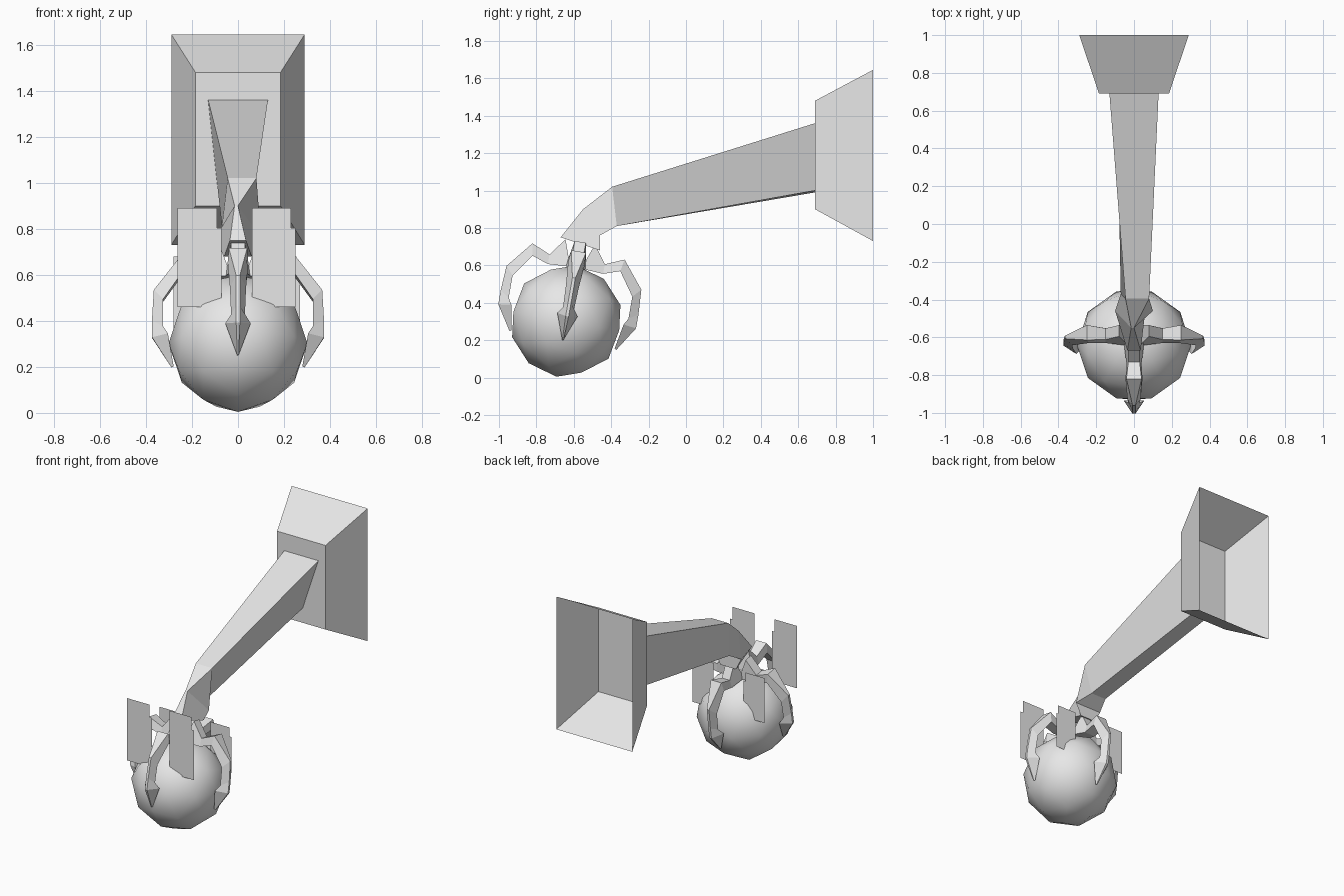
import bpy, bmesh, math
from mathutils import Matrix, Vector

if "Cube" in bpy.data.objects:
    bpy.data.objects.remove(bpy.data.objects["Cube"])

mat = bpy.data.materials.new("plain grey")
mat.diffuse_color = (0.8, 0.8, 0.8, 1)
mat.use_nodes = True
mat.node_tree.nodes["Principled BSDF"].inputs["Base Color"].default_value = mat.diffuse_color


def finish(bm, name, smooth=False):
    bmesh.ops.recalc_face_normals(bm, faces=bm.faces[:])
    for f in bm.faces:
        f.smooth = smooth
    me = bpy.data.meshes.new(name)
    bm.to_mesh(me)
    bm.free()
    me.materials.append(mat)
    ob = bpy.data.objects.new(name, me)
    bpy.context.collection.objects.link(ob)
    return ob


def loft(name, sections, caps=(True, True), xform=Matrix()):
    """Skin a row of cross-sections with the same point count."""
    bm = bmesh.new()
    rings = [[bm.verts.new(xform @ Vector(p)) for p in s] for s in sections]
    n = len(rings[0])
    for a, b in zip(rings, rings[1:]):
        for i in range(n):
            j = (i + 1) % n
            bm.faces.new((a[i], a[j], b[j], b[i]))
    if caps[0]:
        bm.faces.new(rings[0])
    if caps[1]:
        bm.faces.new(rings[-1])
    return finish(bm, name)


def rect(y, hx, z0, z1):
    return [(-hx, y, z1), (hx, y, z1), (hx, y, z0), (-hx, y, z0)]


# Wall bracket: flared box, open at the back
loft("wall_bracket", [rect(0.69, 0.185, 0.90, 1.48), rect(1.0, 0.29, 0.73, 1.645)],
     caps=(True, False))

# Arm with bent neck
loft("arm", [
    [(-.13, .69, 1.36), (.13, .69, 1.36), (.01, .69, 1.00), (-.09, .69, .99)],
    [(-.045, -.395, 1.02), (.08, -.395, 1.02), (.045, -.37, .81), (-.07, -.37, .81)],
    [(-.015, -.55, .90), (.0, -.55, .90), (.10, -.46, .76), (-.10, -.46, .76)],
    [(-.035, -.67, .75), (.035, -.67, .75), (.06, -.46, .68), (-.06, -.46, .68)],
], caps=(False, True))

# Sphere and claws share a frame tilted about x
frame = Matrix.Translation((0, -0.64, 0.302)) @ Matrix.Rotation(math.radians(-10), 4, 'X')

bm = bmesh.new()
bmesh.ops.create_icosphere(bm, subdivisions=2, radius=0.302,
                           matrix=frame @ Matrix.Rotation(math.radians(90), 4, 'Z'))
finish(bm, "ball", smooth=True)

# Claw sections: outer r, outer z, inner r, inner z, outer half width, inner half width
claw = [
    (.08, .43, .03, .29, .030, .055),
    (.150, .335, .150, .283, .030, .040),
    (.250, .378, .238, .313, .040, .045),
    (.366, .235, .325, .190, .008, .035),
    (.374, .100, .325, .070, .008, .030),
    (.374, .026, .305, .035, .008, .055),
    (.290, -.105, .280, -.100, .003, .003),
]
sections = [[(-ow, -ro, zo), (ow, -ro, zo), (iw, -ri, zi), (-iw, -ri, zi)]
            for ro, zo, ri, zi, ow, iw in claw]
for i, name in enumerate(("front", "right", "back", "left")):
    loft(name + "_claw", sections,
         xform=frame @ Matrix.Rotation(math.radians(90 * i), 4, 'Z'))


# Flat upright plates with a notched edge
def plate(name, x, y, z, w, h):
    bm = bmesh.new()
    pts = [(0, 0), (0, 1), (.9, 1), (.9, .8), (1, .8), (1, 0)]
    bm.faces.new([bm.verts.new((x + u * w, y, z + v * h)) for u, v in pts])
    finish(bm, name)


plate("front_left_plate", -.262, -.835, .46, .19, .43)
plate("front_right_plate", .06, -.835, .46, .19, .43)
plate("back_left_plate", -.28, -.455, .37, .16, .31)
plate("back_right_plate", .11, -.455, .37, .16, .31)
